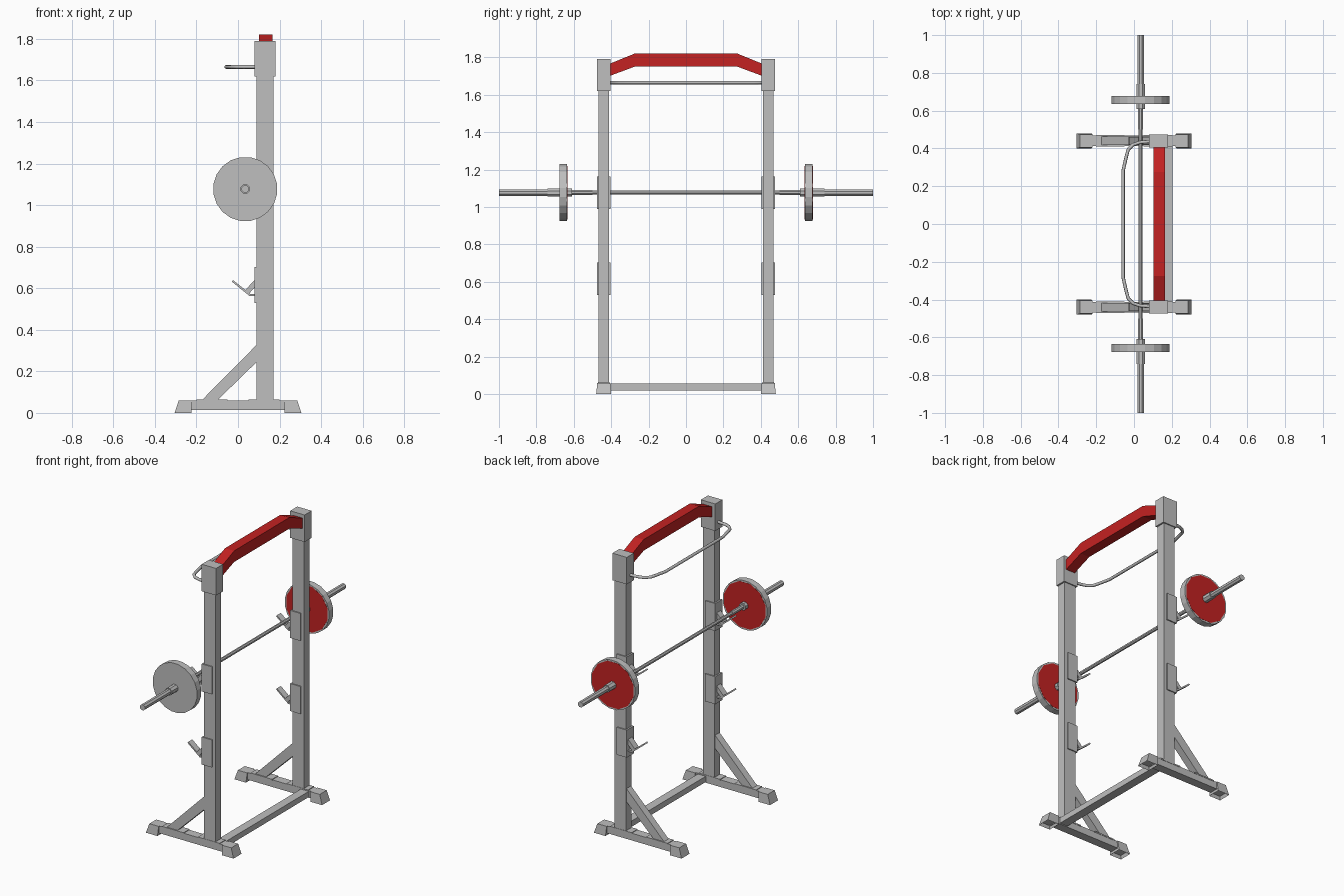
import bpy, bmesh, math
from mathutils import Vector

cube = bpy.data.objects.get("Cube")
if cube:
    bpy.data.objects.remove(cube, do_unlink=True)


def material(name, rgb):
    m = bpy.data.materials.new(name)
    m.use_nodes = True
    m.diffuse_color = (*rgb, 1)
    m.node_tree.nodes["Principled BSDF"].inputs["Base Color"].default_value = (*rgb, 1)
    return m


GREY = material("steel grey", (0.52, 0.52, 0.52))
RED = material("bright red", (0.55, 0.016, 0.016))
POST_Y = 0.44


def finish(name, bm, mat):
    bmesh.ops.recalc_face_normals(bm, faces=bm.faces)
    mesh = bpy.data.meshes.new(name)
    bm.to_mesh(mesh)
    bm.free()
    mesh.materials.append(mat)
    obj = bpy.data.objects.new(name, mesh)
    bpy.context.collection.objects.link(obj)
    return obj


def prism(name, points, start, depth, mat=GREY):
    """Extrude a closed outline of 3D points, moved by start, along depth."""
    bm = bmesh.new()
    face = bm.faces.new([bm.verts.new(Vector(p) + Vector(start)) for p in points])
    out = bmesh.ops.extrude_face_region(bm, geom=[face])["geom"]
    bmesh.ops.translate(bm, vec=depth,
                        verts=[v for v in out if isinstance(v, bmesh.types.BMVert)])
    return finish(name, bm, mat)


def side_prism(name, xz, y, width):
    """Outline seen from the front, centred on y."""
    return prism(name, [(x, 0, z) for x, z in xz], (0, y - width / 2, 0), (0, width, 0))


def box(name, x0, x1, y, width, z0, z1):
    return side_prism(name, [(x0, z0), (x1, z0), (x1, z1), (x0, z1)], y, width)


def rod(name, y0, y1, radius, sides, mat=GREY, x=0.035, z=1.077):
    ring = [(radius * math.cos((i + 0.5) * math.tau / sides), 0,
             radius * math.sin((i + 0.5) * math.tau / sides)) for i in range(sides)]
    return prism(name, ring, (x, y0, z), (0, y1 - y0, 0), mat)


def foot(name, y, direction):
    """Tapered end cap, hollow underneath."""
    xz = [(0.225, 0), (0.305, 0), (0.285, 0.06), (0.22, 0.06)]
    obj = side_prism(name, [(x * direction, z) for x, z in xz], y, 0.08)
    bm = bmesh.new()
    bm.from_mesh(obj.data)
    top = [v for v in bm.verts if v.co.z > 0.05]
    for v in top:
        v.co.y = y + (v.co.y - y) * 0.86
    bm.normal_update()
    under = [f for f in bm.faces if f.normal.z < -0.9]
    bmesh.ops.inset_region(bm, faces=under, thickness=0.01)
    bmesh.ops.translate(bm, verts=under[0].verts, vec=(0, 0, 0.02))
    bm.to_mesh(obj.data)
    bm.free()


# Two uprights with their bases and hooks
for s, side in ((-1, "right"), (1, "left")):
    y = s * POST_Y
    box(side + "_post", 0.09, 0.17, y, 0.056, 0.06, 1.64)
    box(side + "_post_cap", 0.08, 0.18, y, 0.07, 1.62, 1.79)
    box(side + "_base_rail", -0.235, 0.235, y, 0.056, 0.015, 0.06)
    foot(side + "_front_foot", y, -1)
    foot(side + "_back_foot", y, 1)
    # Welded plates and diagonal brace
    box(side + "_brace_plate", -0.2, -0.05, y, 0.06, 0.056, 0.064)
    box(side + "_post_plate", 0.05, 0.2, y, 0.06, 0.056, 0.064)
    side_prism(side + "_brace", [(-0.175, 0.06), (-0.1, 0.06), (0.095, 0.25), (0.095, 0.333)],
               y, 0.046)
    # Bar hooks: sleeve, bent cradle and support block
    for base, level in ((0.53, "lower"), (0.99, "upper")):
        name = side + "_" + level
        box(name + "_hook_sleeve", 0.08, 0.15, y, 0.07, base, base + 0.173)
        cradle = [(0.085, 0.033), (0.055, 0.033), (-0.03, 0.102), (-0.024, 0.109),
                  (0.058, 0.043), (0.085, 0.043)]
        side_prism(name + "_hook_cradle", [(x, base + z) for x, z in cradle], y, 0.04)
        block = [(0.034, 0.06), (0.054, 0.045), (0.082, 0.076), (0.082, 0.112)]
        side_prism(name + "_hook_block", [(x, base + z) for x, z in block], y, 0.04)

# Crossing members
box("bottom_crossbeam", 0.15, 0.205, 0, 0.84, 0.02, 0.056)
arch = [(-0.41, 1.70), (-0.275, 1.75), (0.275, 1.75), (0.41, 1.70),
        (0.41, 1.765), (0.275, 1.82), (-0.275, 1.82), (-0.41, 1.765)]
prism("top_arch", [(0, y, z) for y, z in arch], (0.102, 0, 0), (0.063, 0, 0), RED)

# Curved pull-up bar
half = [(0.085, 0.437), (0.03, 0.432), (-0.005, 0.42), (-0.03, 0.395), (-0.04, 0.36), (-0.057, 0.285)]
path = half + [(x, -y) for x, y in reversed(half)]
curve = bpy.data.curves.new("pull_up_bar", "CURVE")
curve.dimensions = "3D"
curve.bevel_depth = 0.009
curve.bevel_resolution = 2
curve.use_fill_caps = True
spline = curve.splines.new("POLY")
spline.points.add(len(path) - 1)
for point, (x, y) in zip(spline.points, path):
    point.co = (x, y, 1.665, 1)
curve.materials.append(GREY)
bpy.context.collection.objects.link(bpy.data.objects.new("pull_up_bar", curve))

# Barbell
rod("barbell_shaft", -0.62, 0.62, 0.0115, 8)
for s, side in ((-1, "right"), (1, "left")):
    rod(side + "_barbell_grip", s * 0.5, s * 0.62, 0.014, 8)
    rod(side + "_barbell_collar", s * 0.61, s * 0.74, 0.024, 8)
    rod(side + "_barbell_sleeve", s * 0.73, s * 1.0, 0.0185, 8)
    rod(side + "_weight_plate", s * 0.635, s * 0.677, 0.155, 20)
    rod(side + "_plate_inner_face", s * 0.634, s * 0.637, 0.148, 12, RED)
rod("left_plate_outer_face", 0.675, 0.678, 0.148, 12, RED)
